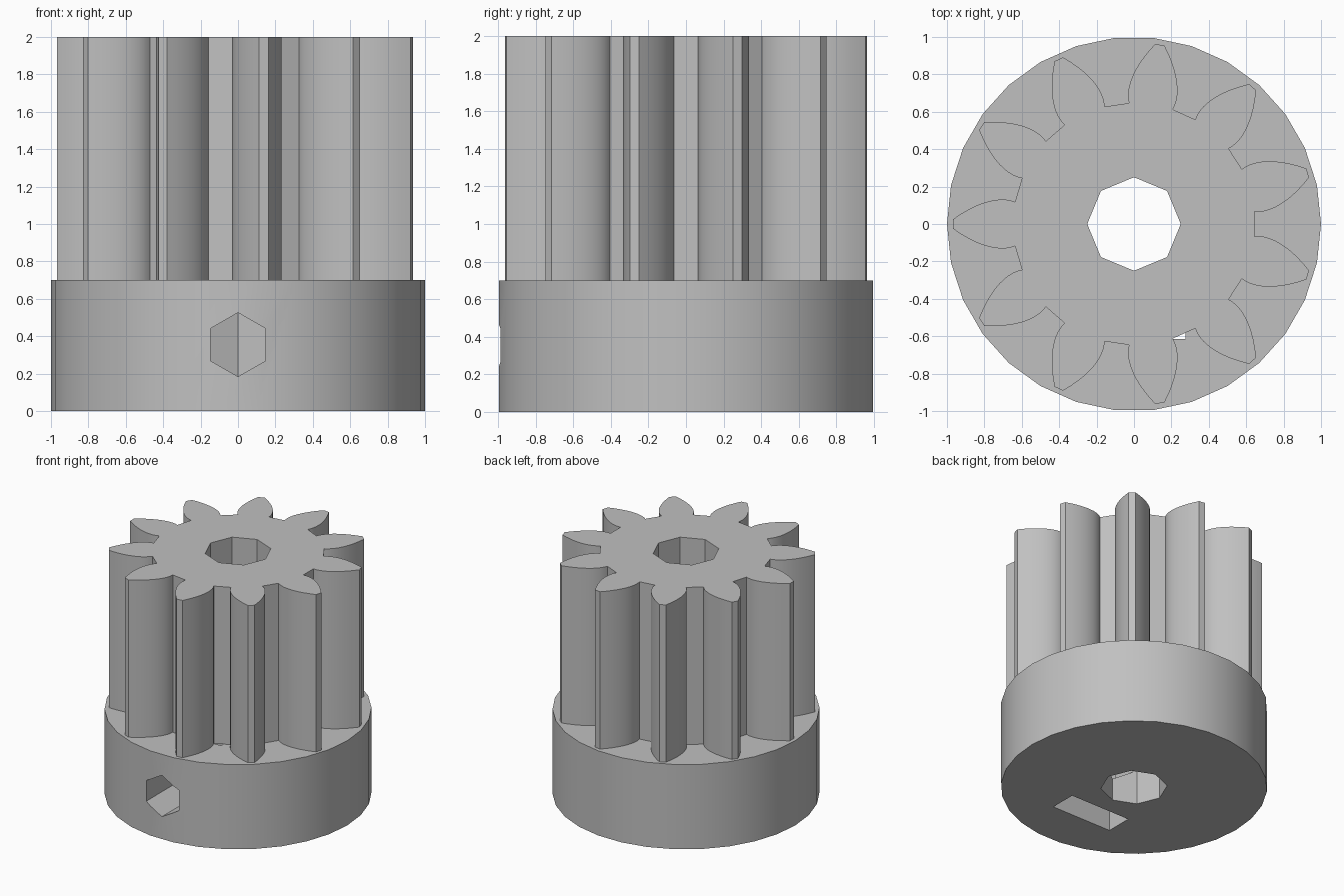
import bpy
import bmesh
from math import sin, cos, tau, pi
from mathutils import Matrix, Vector

cube = bpy.data.objects.get("Cube")
if cube:
    bpy.data.objects.remove(cube)

grey = bpy.data.materials.new("plain grey")
grey.use_nodes = True
colour = (0.53, 0.53, 0.53, 1)
grey.diffuse_color = colour
grey.node_tree.nodes["Principled BSDF"].inputs["Base Color"].default_value = colour


def prism(name, outline, low, high, matrix=None):
    """Extrude a flat outline from low to high along z."""
    bm = bmesh.new()
    face = bm.faces.new([bm.verts.new((x, y, low)) for x, y in outline])
    top = bmesh.ops.extrude_face_region(bm, geom=[face])["geom"]
    bmesh.ops.translate(bm, vec=(0, 0, high - low),
                        verts=[v for v in top if isinstance(v, bmesh.types.BMVert)])
    if matrix:
        bm.transform(matrix)
    bmesh.ops.recalc_face_normals(bm, faces=bm.faces)
    mesh = bpy.data.meshes.new(name)
    bm.to_mesh(mesh)
    bm.free()
    mesh.materials.append(grey)
    obj = bpy.data.objects.new(name, mesh)
    bpy.context.collection.objects.link(obj)
    return obj


def ring(sides, radius):
    return [(radius * cos(tau * i / sides), radius * sin(tau * i / sides)) for i in range(sides)]


def combine(target, other, operation):
    mod = target.modifiers.new(other.name, 'BOOLEAN')
    mod.operation = operation
    mod.solver = 'EXACT'
    mod.object = other
    bpy.context.view_layer.objects.active = target
    bpy.ops.object.modifier_apply(modifier=mod.name)
    bpy.data.objects.remove(other)


def flank(steps=10):
    """Curved tooth side from root to tip, as (radius along tooth, half width)."""
    a, b, c, d = (Vector(p) for p in ((0.636, 0.118), (0.71, 0.15), (0.83, 0.125), (0.968, 0.025)))
    for i in range(steps + 1):
        t = i / steps
        yield a * (1 - t)**3 + b * 3 * t * (1 - t)**2 + c * 3 * t * t * (1 - t) + d * t**3


# Eleven-tooth gear outline, one tooth pointing to -x
side = list(flank())
tooth = [(p.x, -p.y) for p in side] + [(p.x, p.y) for p in reversed(side)]
gear_outline = []
for k in range(11):
    a = pi + tau * k / 11
    gear_outline += [(x * cos(a) - y * sin(a), x * sin(a) + y * cos(a)) for x, y in tooth]

# Hub and gear as one solid
pinion = prism("pinion_gear", ring(30, 1), 0, 0.7)
combine(pinion, prism("teeth", gear_outline, 0.1, 2), 'UNION')

# Shaft bore, set screw hole at the front, nut slot from below
combine(pinion, prism("bore", ring(8, 0.25), -1, 3), 'DIFFERENCE')
to_front = Matrix.Translation((0, 0, 0.355)) @ Matrix.Rotation(pi / 2, 4, 'X') @ Matrix.Rotation(pi / 2, 4, 'Z')
combine(pinion, prism("screw_hole", ring(6, 0.171), 0, 1.2, to_front), 'DIFFERENCE')
slot = [(-0.275, -0.615), (0.275, -0.615), (0.275, -0.395), (-0.275, -0.395)]
combine(pinion, prism("nut_slot", slot, -0.5, 0.7), 'DIFFERENCE')

bpy.ops.object.select_all(action='DESELECT')
pinion.select_set(True)
bpy.context.view_layer.objects.active = pinion
bpy.ops.object.shade_smooth_by_angle(angle=pi / 6)
